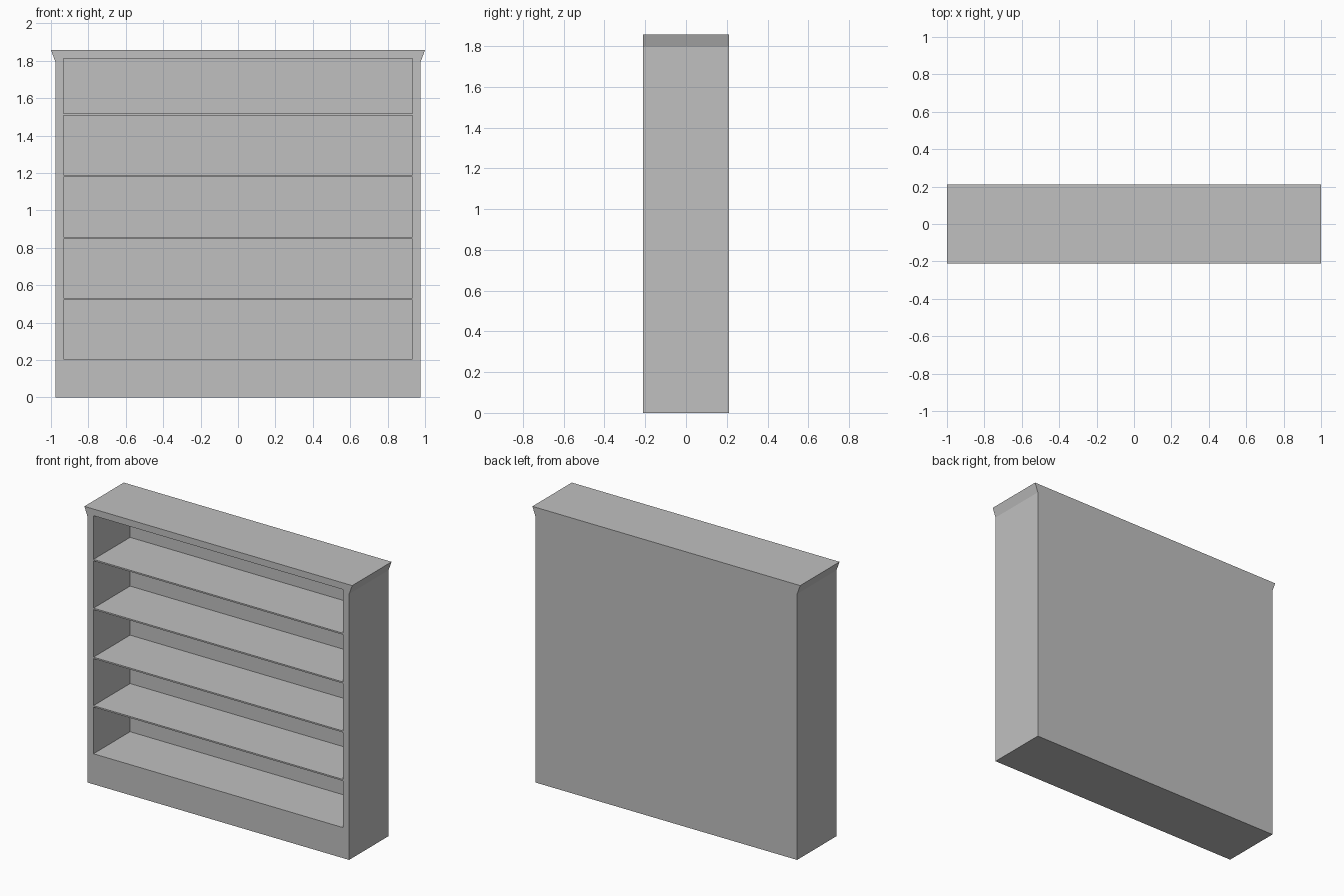
import bpy
import bmesh

if "Cube" in bpy.data.objects:
    bpy.data.objects.remove(bpy.data.objects["Cube"], do_unlink=True)

GREY = (0.53, 0.53, 0.53, 1)
paint = bpy.data.materials.new("plain grey")
paint.use_nodes = True
paint.diffuse_color = GREY
paint.node_tree.nodes["Principled BSDF"].inputs["Base Color"].default_value = GREY

FRONT, BACK, RECESS = -0.21, 0.21, 0.18
INNER = 0.932              # half width of the opening
BASE, HEAD = 0.206, 1.813  # bottom and top of the opening


def prism(name, outline, y0, y1):
    """Extrude an x-z outline from y0 to y1."""
    bm = bmesh.new()
    face = bm.faces.new([bm.verts.new((x, y0, z)) for x, z in outline])
    new = bmesh.ops.extrude_face_region(bm, geom=[face])["geom"]
    verts = [v for v in new if isinstance(v, bmesh.types.BMVert)]
    bmesh.ops.translate(bm, verts=verts, vec=(0, y1 - y0, 0))
    bmesh.ops.recalc_face_normals(bm, faces=bm.faces)
    mesh = bpy.data.meshes.new(name)
    bm.to_mesh(mesh)
    bm.free()
    mesh.materials.append(paint)
    obj = bpy.data.objects.new(name, mesh)
    bpy.context.scene.collection.objects.link(obj)
    return obj


def board(name, z0, z1, y0, y1):
    return prism(name, [(-INNER, z0), (INNER, z0), (INNER, z1), (-INNER, z1)], y0, y1)


# Carcass with a flared cornice at both ends
half = [(0.977, 0), (0.977, 1.795), (1, 1.858)]
carcass = prism("carcass", half + [(-x, z) for x, z in reversed(half)], FRONT, BACK)

# Open front, hollowed to the back panel
cutter = board("opening_cutter", BASE, HEAD, FRONT - 0.1, RECESS)
cutter.hide_render = True
cut = carcass.modifiers.new("opening", "BOOLEAN")
cut.operation = "DIFFERENCE"
cut.solver = "EXACT"
cut.object = cutter
bpy.context.view_layer.objects.active = carcass
bpy.ops.object.modifier_apply(modifier=cut.name)
bpy.data.objects.remove(cutter, do_unlink=True)

# Thin shelves, flush with the front
for i, z in enumerate((0.526, 0.853, 1.184, 1.513)):
    board(f"shelf_{i + 1}", z - 0.005, z + 0.005, FRONT, RECESS)
